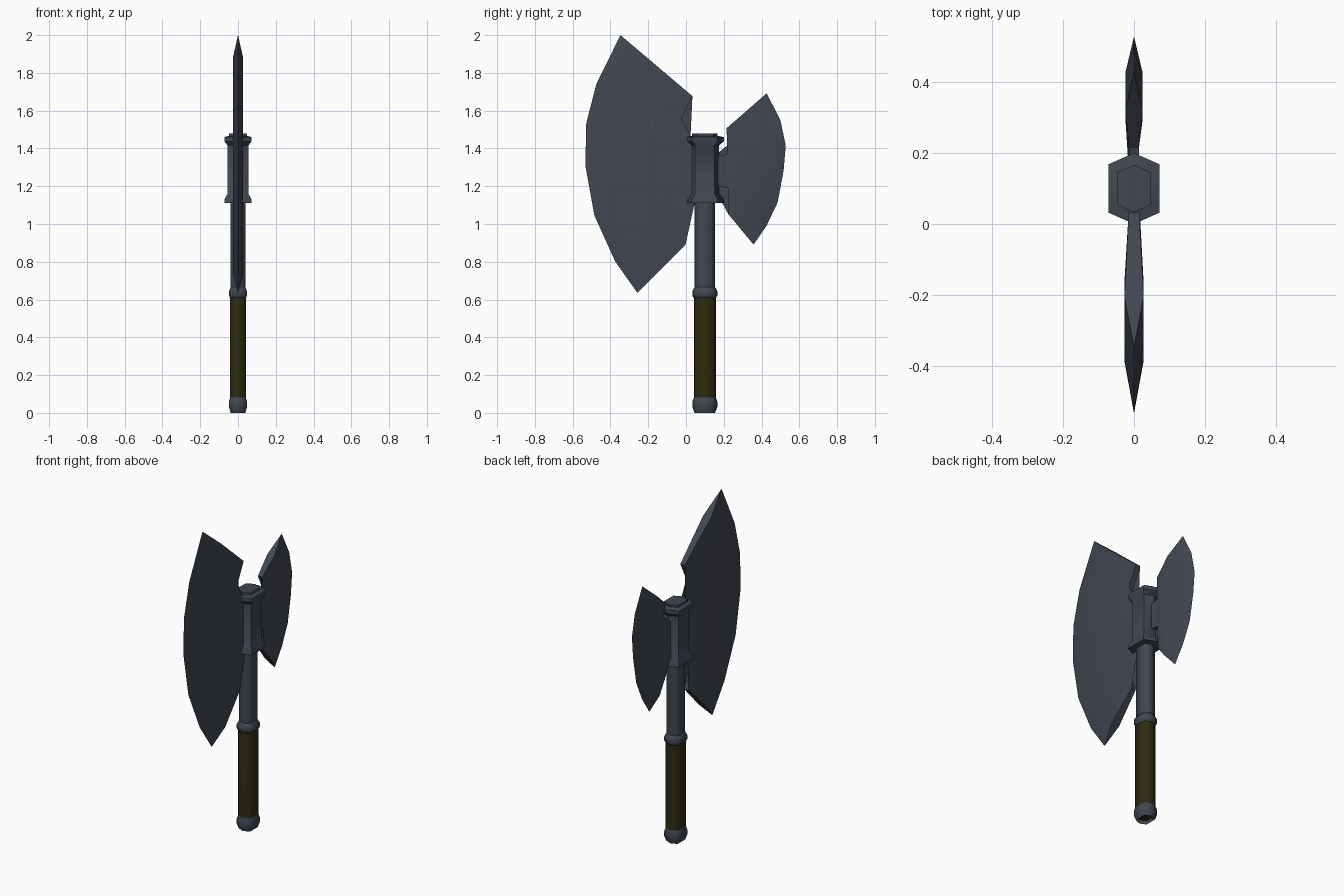
import bpy, bmesh, math
from mathutils import Vector

if "Cube" in bpy.data.objects:
    bpy.data.objects.remove(bpy.data.objects["Cube"])


def material(name, rgb):
    m = bpy.data.materials.new(name)
    m.diffuse_color = (*rgb, 1)
    m.use_nodes = True
    m.node_tree.nodes["Principled BSDF"].inputs["Base Color"].default_value = m.diffuse_color
    return m


STEEL = material("dark_steel", (0.052, 0.062, 0.083))
OLIVE = material("olive_wrap", (0.028, 0.025, 0.005))
AXIS_Y = 0.1  # the handle stands slightly behind the model centre


def finish(name, bm, mat, angle):
    bmesh.ops.recalc_face_normals(bm, faces=bm.faces)
    me = bpy.data.meshes.new(name)
    bm.to_mesh(me)
    bm.free()
    me.materials.append(mat)
    ob = bpy.data.objects.new(name, me)
    bpy.context.collection.objects.link(ob)
    bpy.ops.object.select_all(action='DESELECT')
    ob.select_set(True)
    bpy.context.view_layer.objects.active = ob
    bpy.ops.object.shade_smooth_by_angle(angle=math.radians(angle))
    return ob


def hex_column(name, profile, mat, angle, caps=True):
    """Stack of stretched hexagon rings; profile = (half length in y, z)."""
    section = [(0, 1), (0.72, 0.68), (0.72, -0.68), (0, -1), (-0.72, -0.68), (-0.72, 0.68)]
    bm = bmesh.new()
    rings = [[bm.verts.new((x * r, AXIS_Y + y * r, z)) for x, y in section] for r, z in profile]
    for a, b in zip(rings, rings[1:]):
        for i in range(6):
            j = (i + 1) % 6
            bm.faces.new((a[i], a[j], b[j], b[i]))
    if caps:
        bm.faces.new(rings[0])
        bm.faces.new(rings[-1])
    return finish(name, bm, mat, angle)


def blade(name, edge, inner, f, belly, ridge_t, inner_t):
    """Sharp outer edge, thick ridge line behind it, thinner inner outline."""
    edge = [Vector(p) for p in edge]
    inner = [Vector(p) for p in inner]
    off0 = (inner[0] - edge[0]) * f
    off1 = (inner[-1] - edge[-1]) * f
    n = len(edge)
    ridge = []
    for i, p in enumerate(edge):
        t = i / (n - 1)
        ridge.append(p + off0.lerp(off1, t) + Vector((belly * math.sin(math.pi * t), 0)))
    bm = bmesh.new()
    ve = [bm.verts.new((0, *p)) for p in edge]
    sides = []
    for s in (1, -1):
        vr = [bm.verts.new((s * ridge_t, *p)) for p in ridge]
        vi = [bm.verts.new((s * inner_t, *p)) for p in inner]
        for i in range(n - 1):
            bm.faces.new((ve[i], ve[i + 1], vr[i + 1], vr[i]))
        face = bm.faces.new(vr + vi[::-1])
        bmesh.ops.triangulate(bm, faces=[face])
        sides.append((vr, vi))
    (ra, ia), (rb, ib) = sides
    for i in range(len(ia) - 1):          # back rim
        bm.faces.new((ia[i], ia[i + 1], ib[i + 1], ib[i]))
    for k in (0, -1):                     # end rims
        bm.faces.new((ra[k], ia[k], ib[k], rb[k]))
        bm.faces.new((ve[k], ra[k], rb[k]))
    return finish(name, bm, STEEL, 30)


# Handle
hex_column("pommel", [(0.045, 0.03), (0.054, 0), (0.066, 0.03), (0.066, 0.06), (0.057, 0.085)],
           STEEL, 70, caps=False)
hex_column("grip", [(0.056, 0.02), (0.058, 0.07), (0.058, 0.62)], OLIVE, 70)
hex_column("collar", [(0.056, 0.605), (0.066, 0.62), (0.066, 0.645), (0.052, 0.67)], STEEL, 70)
hex_column("shaft", [(0.054, 0.61), (0.054, 1.13)], STEEL, 70)

# Socket holding both blades
hex_column("head_socket", [(0.1, 1.11), (0.1, 1.13), (0.076, 1.16), (0.076, 1.415),
                           (0.1, 1.438), (0.1, 1.46), (0.067, 1.467), (0.067, 1.48)], STEEL, 40)

# Large front blade
blade("large_blade",
      [(-0.347, 2.0), (-0.475, 1.74), (-0.528, 1.533), (-0.533, 1.31),
       (-0.485, 1.045), (-0.374, 0.80), (-0.257, 0.635)],
      [(0.034, 1.677), (-0.024, 1.56), (-0.066, 1.427), (0.06, 1.395),
       (0.06, 1.175), (-0.075, 1.14), (-0.05, 1.01), (-0.003, 0.89)],
      0.37, 0.03, 0.027, 0.015)

# Small rear blade
blade("small_blade",
      [(0.427, 1.692), (0.50, 1.549), (0.528, 1.416), (0.517, 1.284),
       (0.485, 1.114), (0.427, 0.992), (0.358, 0.891)],
      [(0.215, 1.507), (0.247, 1.438), (0.263, 1.379), (0.14, 1.352),
       (0.14, 1.208), (0.278, 1.178), (0.257, 1.114), (0.225, 1.05)],
      0.5, -0.01, 0.024, 0.014)
